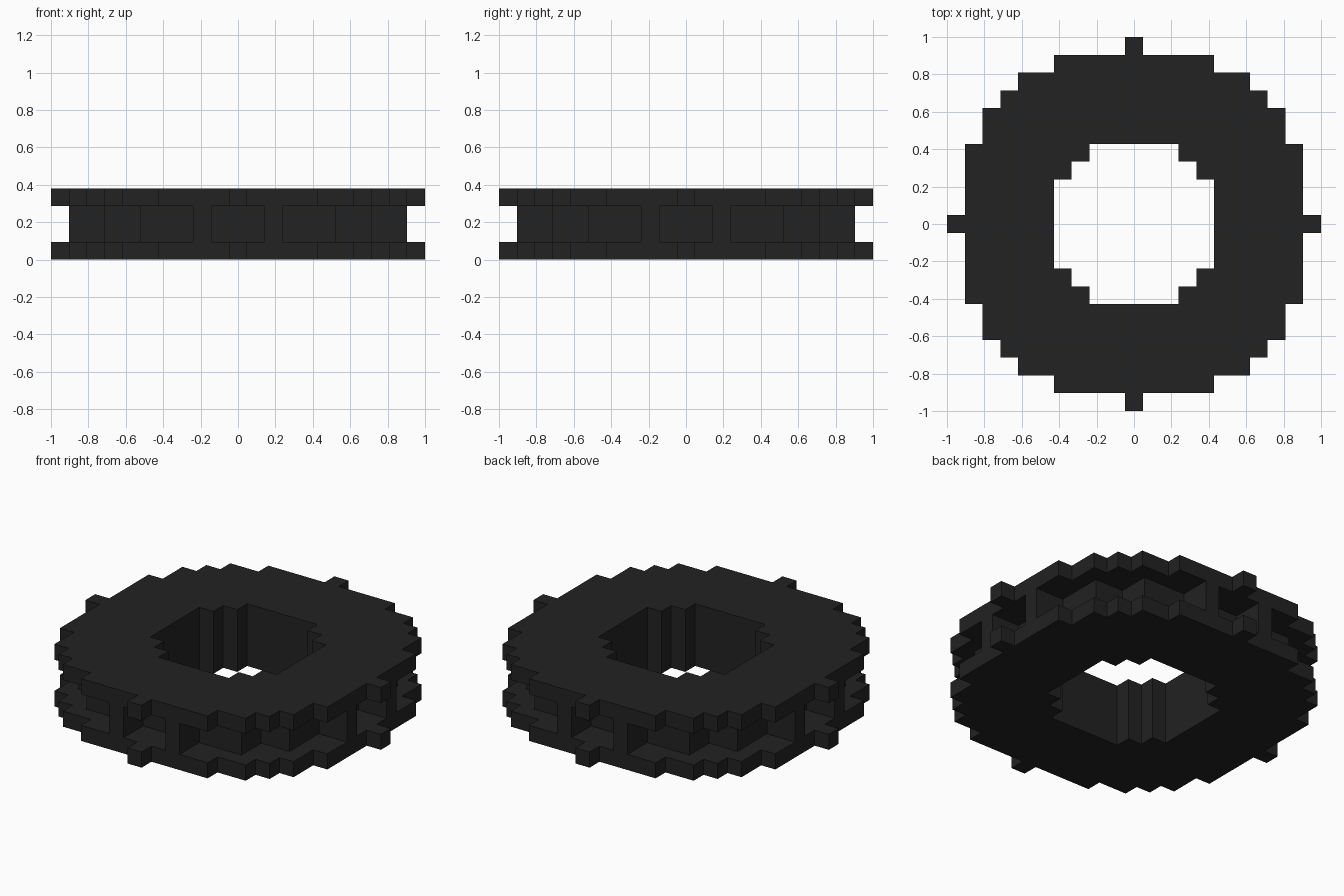
import bpy, bmesh
from mathutils import Matrix, Vector

if "Cube" in bpy.data.objects:
    bpy.data.objects.remove(bpy.data.objects["Cube"], do_unlink=True)

U = 2 / 21  # one block

rubber = bpy.data.materials.new("dark rubber")
rubber.use_nodes = True
COLOUR = (0.0160, 0.0160, 0.0160, 1)
rubber.diffuse_color = COLOUR
rubber.node_tree.nodes["Principled BSDF"].inputs["Base Color"].default_value = COLOUR

# Quarter outlines in blocks, counter-clockwise; each is turned four times
HALF_WALL = [(10.5, 0.5), (9.5, 0.5), (9.5, 4.5), (8.5, 4.5), (8.5, 6.5), (7.5, 6.5)]
WALL = [(10.5, -0.5)] + HALF_WALL + [(7.5, 7.5)] + [(y, x) for x, y in HALF_WALL[:0:-1]]
DRUM = [(7.5, 5.5), (5.5, 5.5), (5.5, 7.5)]
HOLE = [(4.5, 2.5), (3.5, 2.5), (3.5, 3.5), (2.5, 3.5), (2.5, 4.5)]


def full_outline(quarter):
    """Repeat a quarter outline around the axle."""
    points = []
    for turn in range(4):
        rot = Matrix.Rotation(turn * 1.5707963268, 2)
        points += [rot @ Vector(p) for p in quarter]
    return points


def finish(name, bm):
    bmesh.ops.recalc_face_normals(bm, faces=bm.faces)
    mesh = bpy.data.meshes.new(name)
    bm.to_mesh(mesh)
    bm.free()
    mesh.materials.append(rubber)
    obj = bpy.data.objects.new(name, mesh)
    bpy.context.collection.objects.link(obj)
    return obj


def ring(name, outer, z0, z1):
    """Extruded ring with the stepped axle hole."""
    bm = bmesh.new()
    for quarter in (outer, HOLE):
        verts = [bm.verts.new((p.x * U, p.y * U, z0 * U)) for p in full_outline(quarter)]
        for a, b in zip(verts, verts[1:] + verts[:1]):
            bm.edges.new((a, b))
    bmesh.ops.triangle_fill(bm, use_beauty=True, edges=bm.edges[:], normal=(0, 0, 1))
    top = bmesh.ops.extrude_face_region(bm, geom=bm.faces[:], use_keep_orig=True)["geom"]
    moved = [g for g in top if isinstance(g, bmesh.types.BMVert)]
    bmesh.ops.translate(bm, verts=moved, vec=(0, 0, (z1 - z0) * U))
    return finish(name, bm)


# Two side walls with the narrower drum between them
ring("lower_sidewall", WALL, 0, 1)
ring("tread_drum", DRUM, 1, 3)
ring("upper_sidewall", WALL, 3, 4)

# Eight tread ribs, a pair on each side
for turn, side in enumerate(("left", "back", "right", "front")):
    for i, y in enumerate((-2, 2)):
        bm = bmesh.new()
        bmesh.ops.create_cube(bm, size=U)
        bmesh.ops.scale(bm, vec=(2, 1, 2), verts=bm.verts)
        bmesh.ops.translate(bm, vec=(8.5 * U, y * U, 2 * U), verts=bm.verts)
        bmesh.ops.rotate(bm, verts=bm.verts, cent=(0, 0, 0),
                         matrix=Matrix.Rotation(turn * 1.5707963268, 3, 'Z'))
        finish(f"tread_rib_{side}_{i + 1}", bm)
